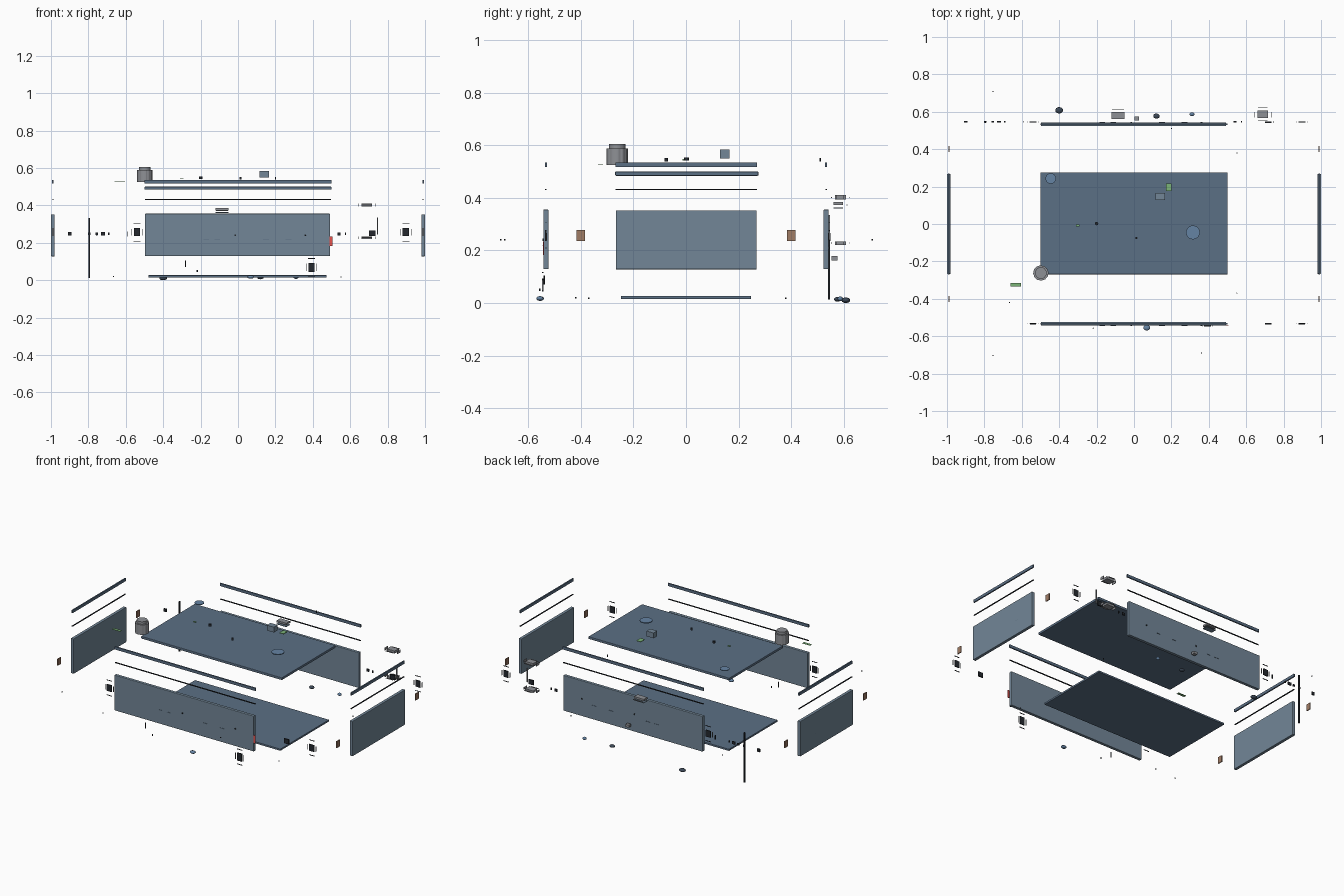
import bpy, bmesh, math

if "Cube" in bpy.data.objects:
    bpy.data.objects.remove(bpy.data.objects["Cube"])


def mat(name, c):
    m = bpy.data.materials.new(name)
    m.diffuse_color = (*c, 1)
    m.use_nodes = True
    m.node_tree.nodes["Principled BSDF"].inputs["Base Color"].default_value = m.diffuse_color
    return m


SLATE = mat("slate", (0.17, 0.24, 0.31))
NAVY = mat("navy", (0.105, 0.16, 0.235))
BLUE = mat("blue", (0.13, 0.23, 0.37))
DARK = mat("dark", (0.018, 0.022, 0.028))
FOOT = mat("foot_blue", (0.045, 0.065, 0.095))
GREEN = mat("green", (0.20, 0.46, 0.19))
BROWN = mat("brown", (0.35, 0.20, 0.13))
RED = mat("red", (0.80, 0.08, 0.07))
STEEL = mat("steel", (0.27, 0.28, 0.30))


def finish(name, bm, m, loc, bevel=0):
    me = bpy.data.meshes.new(name)
    bm.to_mesh(me)
    bm.free()
    ob = bpy.data.objects.new(name, me)
    bpy.context.collection.objects.link(ob)
    ob.location = loc
    me.materials.append(m)
    if bevel:
        b = ob.modifiers.new("bevel", 'BEVEL')
        b.width, b.segments = bevel, 2
    return ob


def box(name, c, s, m=SLATE, bevel=0):
    """Box from centre and full size."""
    bm = bmesh.new()
    bmesh.ops.create_cube(bm, size=1)
    bmesh.ops.scale(bm, vec=s, verts=bm.verts)
    return finish(name, bm, m, c, bevel)


def disc(name, c, r, h, m=SLATE, n=32, axis='Z'):
    bm = bmesh.new()
    bmesh.ops.create_cone(bm, cap_ends=True, segments=n, radius1=r, radius2=r, depth=h)
    ob = finish(name, bm, m, c)
    if axis == 'Y':
        ob.rotation_euler.x = math.pi / 2
    return ob


def pebble(name, c, r, h, m):
    """Flattened smooth ball."""
    bm = bmesh.new()
    bmesh.ops.create_uvsphere(bm, u_segments=24, v_segments=12, radius=1)
    bmesh.ops.scale(bm, vec=(r, r * 0.8, h / 2), verts=bm.verts)
    for f in bm.faces:
        f.smooth = True
    return finish(name, bm, m, c)


def ribbed(name, c, r, depth, h, ribs, m):
    """Cylinder with square ribs around it."""
    bm = bmesh.new()
    vs = []
    for i in range(ribs * 4):
        a = 2 * math.pi * i / (ribs * 4)
        k = r if i % 4 < 2 else r - depth
        vs.append(bm.verts.new((k * math.cos(a), k * math.sin(a), -h / 2)))
    f = bm.faces.new(vs)
    top = bmesh.ops.extrude_face_region(bm, geom=[f])
    bmesh.ops.translate(bm, vec=(0, 0, h), verts=[
        v for v in top["geom"] if isinstance(v, bmesh.types.BMVert)])
    bmesh.ops.recalc_face_normals(bm, faces=bm.faces)
    return finish(name, bm, m, c)


# case panels
box("top_panel", (0, 0.003, 0.492), (1.0, 0.545, 0.016), NAVY, bevel=0.003)
box("bottom_panel", (-0.002, 0, 0.021), (0.952, 0.494, 0.012), NAVY, bevel=0.002)
for side, s in (("front", -1), ("back", 1)):
    y = s * 0.533
    box(side + "_panel", (-0.003, y, 0.242), (0.99, 0.02, 0.227), bevel=0.003)
    box(side + "_rail", (0, y, 0.526), (1.0, 0.008, 0.018), NAVY)
    box(side + "_seal", (0, y, 0.432), (0.995, 0.006, 0.005), DARK)
    # slots and screws on the long panels
    for x in (-0.17, -0.11, 0.15, 0.27):
        box(side + "_slot", (x, y + s * 0.0105, 0.218), (0.03, 0.003, 0.002), NAVY)
    for x in (-0.015, 0.36):
        disc(side + "_panel_screw", (x, y + s * 0.011, 0.24), 0.005, 0.004, DARK, n=12, axis='Y')
for side, s in (("left", -1), ("right", 1)):
    x = s * 0.99
    box(side + "_panel", (x, 0.001, 0.24), (0.02, 0.535, 0.225), bevel=0.003)
    box(side + "_rail", (x, 0.001, 0.526), (0.008, 0.54, 0.018), NAVY)
    box(side + "_seal", (x, 0.001, 0.432), (0.006, 0.54, 0.005), DARK)
    for y in (-0.13, 0.13):
        box(side + "_slot", (s * 0.9995, y, 0.22), (0.001, 0.03, 0.002), NAVY)
    # copper-coloured side plates
    for y in (-0.4, 0.4):
        box(side + "_plate", (x, y, 0.257), (0.006, 0.032, 0.042), BROWN)


def framed_plate(name, x, y, z, w=0.034, h=0.042):
    """Dark plate with loose strips floating round it."""
    box(name, (x, y, z), (w, 0.006, h), DARK)
    for s in (-1, 1):
        box(name + "_side_strip", (x + s * 0.029, y, z), (0.003, 0.004, h * 0.8), STEEL)
        box(name + "_end_strip", (x, y, z + s * 0.048), (w * 1.1, 0.004, 0.003), DARK)


# plates beside the long panels
for side, y in (("front", -0.533), ("back", 0.545)):
    for x in (-0.54, 0.897):
        framed_plate(side + "_framed_plate", x, y, 0.257)
    box(side + "_switch_plate", (0.718, y, 0.252), (0.034, 0.008, 0.03), DARK)
framed_plate("lower_framed_plate", 0.393, -0.545, 0.068, 0.034, 0.05)

# row of small fittings behind the case
for x, w, h in ((-0.9, 0.018, 0.02), (-0.795, 0.012, 0.012), (-0.755, 0.012, 0.012),
                (-0.722, 0.022, 0.018), (-0.69, 0.008, 0.012), (-0.592, 0.005, 0.026),
                (0.54, 0.018, 0.016), (0.575, 0.006, 0.014)):
    box("small_fitting", (x, 0.547, 0.248), (w, 0.007, h), DARK)

# tall rod at back left
box("antenna_rod", (-0.796, 0.544, 0.173), (0.009, 0.009, 0.32), DARK)
# red tab at the front right corner
box("red_tab", (0.497, -0.542, 0.208), (0.014, 0.004, 0.05), RED)

# ribbed knob with cap
ribbed("knob_body", (-0.498, -0.262, 0.556), 0.041, 0.0015, 0.064, 12, STEEL)
disc("knob_cap", (-0.498, -0.262, 0.595), 0.031, 0.018, STEEL)

# parts above the top panel
disc("large_top_disc", (0.315, -0.045, 0.53), 0.037, 0.005, BLUE)
disc("small_top_disc", (-0.445, 0.243, 0.533), 0.028, 0.004, BLUE)
box("relay_block", (0.14, 0.147, 0.566), (0.05, 0.037, 0.034), SLATE)
box("small_circuit_board", (0.185, 0.196, 0.53), (0.03, 0.04, 0.004), GREEN)
box("side_circuit_board", (-0.632, -0.325, 0.526), (0.056, 0.018, 0.002), GREEN)
box("indicator_board", (-0.3, -0.008, 0.545), (0.018, 0.01, 0.004), GREEN)
disc("top_button", (-0.2, 0.002, 0.548), 0.009, 0.012, DARK, n=16)
disc("top_pin", (0.013, -0.075, 0.545), 0.006, 0.014, DARK, n=12)

# stacked plates behind the case
box("back_stack_block", (-0.085, 0.58, 0.379), (0.068, 0.036, 0.012), STEEL)
box("back_stack_plate", (-0.085, 0.58, 0.362), (0.068, 0.036, 0.004), SLATE)
box("back_stack_strip", (-0.085, 0.612, 0.373), (0.065, 0.003, 0.004), STEEL)
for z, h in ((0.402, 0.016), (0.228, 0.013)):
    box("socket_plate", (0.688, 0.587, z), (0.056, 0.042, h), STEEL)
    for s in (-1, 1):
        box("socket_side_strip", (0.688 + s * 0.045, 0.585, z), (0.003, 0.03, h), STEEL)
        box("socket_edge_strip", (0.688, 0.587 + s * 0.034, z), (0.05, 0.003, 0.004), STEEL)
box("socket_post", (0.745, 0.545, 0.29), (0.006, 0.006, 0.09), STEEL)
box("back_sensor", (0.015, 0.565, 0.17), (0.024, 0.022, 0.016), STEEL)

# rounded feet
for x, y, r, z, m in ((-0.4, 0.608, 0.021, 0.0105, FOOT), (0.12, 0.577, 0.017, 0.014, FOOT),
                      (0.31, 0.587, 0.013, 0.016, BLUE), (0.068, -0.555, 0.018, 0.017, BLUE)):
    pebble("foot", (x, y, z), r, 0.021 if r > 0.02 else 0.018, m)

# loose screws and pins
for x, y, z in ((-0.755, 0.708, 0.24), (-0.755, -0.704, 0.24), (0.36, -0.69, 0.24)):
    disc("loose_screw", (x, y, z), 0.003, 0.006, DARK, n=10, axis='Y')
for x, y, z, h in ((-0.28, -0.54, 0.088, 0.035), (-0.218, -0.557, 0.05, 0.01),
                   (0.55, 0.38, 0.018, 0.006), (0.55, -0.37, 0.018, 0.006),
                   (0.2, 0.51, 0.545, 0.014), (-0.665, -0.42, 0.02, 0.006)):
    disc("loose_pin", (x, y, z), 0.003, h, DARK, n=10)
